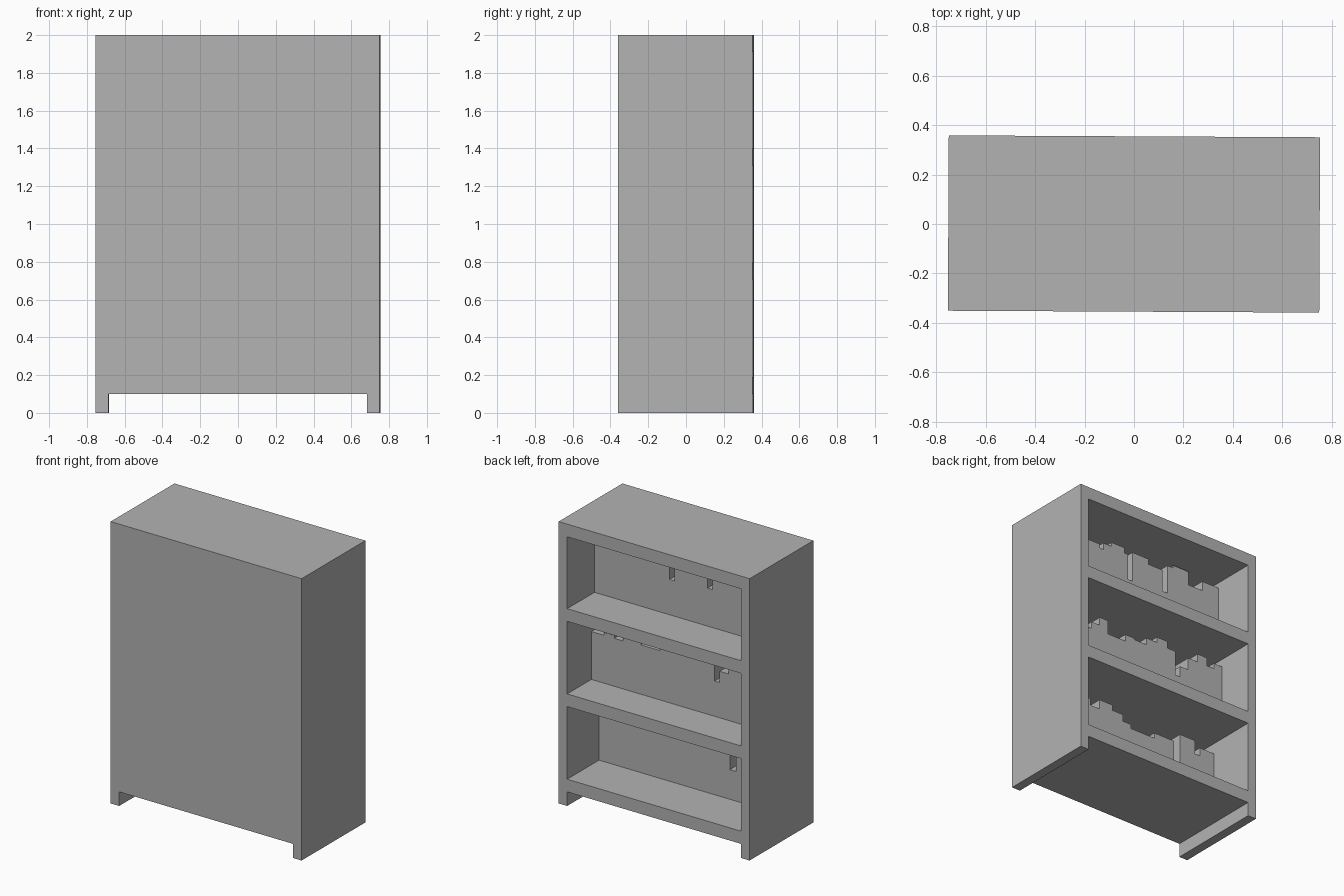
import bpy
import bmesh
from mathutils import Matrix, Vector

cube = bpy.data.objects.get("Cube")
if cube:
    bpy.data.objects.remove(cube, do_unlink=True)

# One plain material
GREY = 0.45
material = bpy.data.materials.new("plain_grey")
material.use_nodes = True
material.diffuse_color = (GREY, GREY, GREY, 1)
shader = next(n for n in material.node_tree.nodes if n.type == "BSDF_PRINCIPLED")
shader.inputs["Base Color"].default_value = (GREY, GREY, GREY, 1)

# Overall sizes; the open side faces +y
HALF_W, HALF_D, HEIGHT = 0.752, 0.355, 2.0
SIDE_T, BOARD_T, PANEL_T = 0.067, 0.09, 0.05
INNER_W = HALF_W - SIDE_T
PANEL_Y = -HALF_D + PANEL_T
TURN = Matrix.Rotation(-0.005, 4, "Z")


def add_box(bm, low, high):
    low, high = Vector(low), Vector(high)
    place = Matrix.Translation((low + high) / 2) @ Matrix.Diagonal((*(high - low), 1))
    bmesh.ops.create_cube(bm, size=1, matrix=TURN @ place)


def make_part(name, boxes):
    bm = bmesh.new()
    for low, high in boxes:
        add_box(bm, low, high)
    mesh = bpy.data.meshes.new(name)
    bm.to_mesh(mesh)
    bm.free()
    mesh.materials.append(material)
    part = bpy.data.objects.new(name, mesh)
    bpy.context.collection.objects.link(part)
    return part


# Side panels, standing on the floor
for name, sign in (("left_side", 1), ("right_side", -1)):
    xs = sorted((sign * INNER_W, sign * HALF_W))
    make_part(name, [((xs[0], -HALF_D, 0), (xs[1], HALF_D, HEIGHT))])

# Closed panel on the front
make_part("closed_panel", [((-INNER_W, -HALF_D, 0.1), (INNER_W, PANEL_Y, HEIGHT))])

# Horizontal boards, named with the height of their undersides
boards = {"bottom_board": 0.1, "lower_shelf": 0.705, "upper_shelf": 1.31, "top_board": 1.91}
for name, z in boards.items():
    make_part(name, [((-INNER_W, PANEL_Y, z), (INNER_W, HALF_D, z + BOARD_T))])

# Rows of books from left to right: (width, height) in hundredths
rows = {
    "upper_books": ("upper_shelf", 0.05, [
        (9, 44), (8, 47), (9, 43), (9, 43), (3, 40), (7, 45), (11, 48), (3, 44),
        (4, 25), (14, 47), (12, 43), (4, 27), (5, 48), (13, 50), (12, 40), (14, 47)]),
    "middle_books": ("lower_shelf", 0.085, [
        (10, 34), (8, 36), (7, 34), (7, 39), (7, 45), (15, 35), (8, 40), (10, 39), (9, 44),
        (9, 48), (7, 43), (4, 25), (7, 33), (8, 42), (8, 48), (6, 42), (7, 46)]),
    "lower_books": ("bottom_board", 0.0, [
        (12, 40), (10, 44), (9, 47), (8, 42), (11, 49), (9, 45), (7, 40),
        (20, 37), (17, 41), (5, 21), (13, 48), (4, 38), (12, 44)]),
}
for name, (board, spine_y, books) in rows.items():
    floor = boards[board] + BOARD_T
    scale = 2 * INNER_W / sum(width for width, _ in books)
    x, boxes = INNER_W, []
    for width, height in books:
        x_end = x - width * scale
        boxes.append(((x_end, PANEL_Y, floor), (x, spine_y, floor + height / 100)))
        x = x_end
    make_part(name, boxes)
